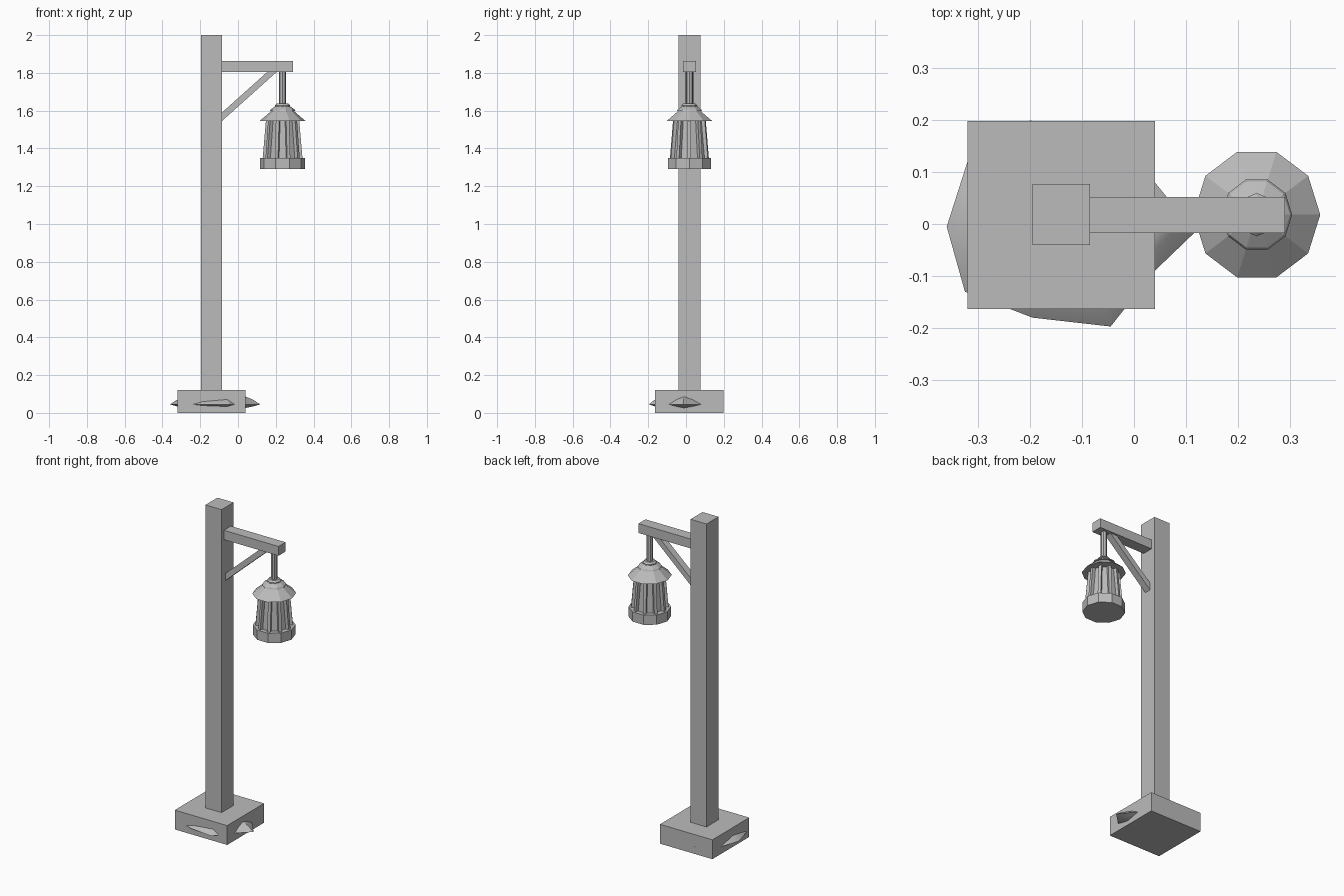
import bpy, bmesh, math
from mathutils import Vector, Matrix

if "Cube" in bpy.data.objects:
    bpy.data.objects.remove(bpy.data.objects["Cube"], do_unlink=True)

GREY = (0.5, 0.5, 0.5, 1)
mat = bpy.data.materials.new("plain grey")
mat.use_nodes = True
mat.diffuse_color = GREY
mat.node_tree.nodes["Principled BSDF"].inputs["Base Color"].default_value = GREY


def finish(name, bm):
    bmesh.ops.recalc_face_normals(bm, faces=bm.faces)
    mesh = bpy.data.meshes.new(name)
    bm.to_mesh(mesh)
    bm.free()
    mesh.materials.append(mat)
    obj = bpy.data.objects.new(name, mesh)
    bpy.context.collection.objects.link(obj)
    return obj


def loft(name, rings):
    """Skin a stack of equal-length point loops and cap both ends."""
    bm = bmesh.new()
    loops = [[bm.verts.new(p) for p in ring] for ring in rings]
    n = len(loops[0])
    for a, b in zip(loops, loops[1:]):
        for i in range(n):
            j = (i + 1) % n
            bm.faces.new((a[i], a[j], b[j], b[i]))
    bm.faces.new(loops[0][::-1])
    bm.faces.new(loops[-1])
    return finish(name, bm)


def box(name, lo, hi):
    corners = [(lo[0], lo[1]), (hi[0], lo[1]), (hi[0], hi[1]), (lo[0], hi[1])]
    return loft(name, [[(x, y, z) for x, y in corners] for z in (lo[2], hi[2])])


LX, LY, SIDES = 0.236, 0.018, 10


def turned(name, profile, sides=SIDES, stretch=1.04):
    """Faceted round part on the lantern axis from (radius, height) pairs."""
    rings = []
    for r, z in profile:
        angles = [math.tau * i / sides for i in range(sides)]
        rings.append([(LX + r * math.cos(a), LY + stretch * r * math.sin(a), z)
                      for a in angles])
    return loft(name, rings)


# Timber parts
box("base_block", (-0.32, -0.163, 0), (0.04, 0.198, 0.12))
box("post", (-0.195, -0.04, 0.12), (-0.085, 0.077, 2))
box("arm", (-0.085, -0.017, 1.805), (0.29, 0.052, 1.863))

# Diagonal brace, cut flush against the post and the arm
brace = [(-0.085, 1.545), (0.205, 1.805), (0.155, 1.805), (-0.085, 1.59)]
loft("brace", [[(x, y, z) for x, z in brace] for y in (-0.003, 0.039)])

# Lantern
turned("hanging_rod", [(0.018, 1.63), (0.018, 1.81)], 8)
turned("collar", [(0.04, 1.615), (0.04, 1.628), (0.03, 1.638)], 8)
turned("upper_cap", [(0.068, 1.598), (0.064, 1.606), (0.036, 1.625)])
turned("roof", [(0.122, 1.545), (0.055, 1.602)])
turned("glass", [(0.088, 1.34), (0.07, 1.55)])
turned("lantern_foot", [(0.12, 1.29), (0.12, 1.35)], stretch=1.0)

# Slanted bars round the glass
for i in range(SIDES):
    turn = Matrix.Rotation(math.tau * i / SIDES, 3, "Z")
    rings = []
    for r, z in ((0.096, 1.34), (0.078, 1.55)):
        rings.append([turn @ Vector((r + dx, dy, 0)) + Vector((LX, LY, z))
                      for dx, dy in ((-0.01, -0.009), (0.01, -0.009),
                                     (0.01, 0.009), (-0.01, 0.009))])
    loft(f"lantern_bar_{i + 1}", rings)

# Flat boulder poking out of the base block
outline = [(-0.36, -0.005), (-0.325, -0.13), (-0.195, -0.18), (-0.045, -0.197),
           (0.04, -0.09), (0.118, -0.015), (0.04, 0.08), (-0.06, 0.17),
           (-0.2, 0.199), (-0.32, 0.12)]
rock = loft("boulder", [[(-0.12 + (x + 0.12) * s, y * s, z) for x, y in outline]
                        for s, z in ((0.65, 0.025), (0.85, 0.035), (1, 0.045),
                                     (0.83, 0.071), (0.65, 0.088))])
bpy.ops.object.select_all(action="DESELECT")
rock.select_set(True)
bpy.context.view_layer.objects.active = rock
bpy.ops.object.shade_smooth_by_angle(angle=math.radians(35))
